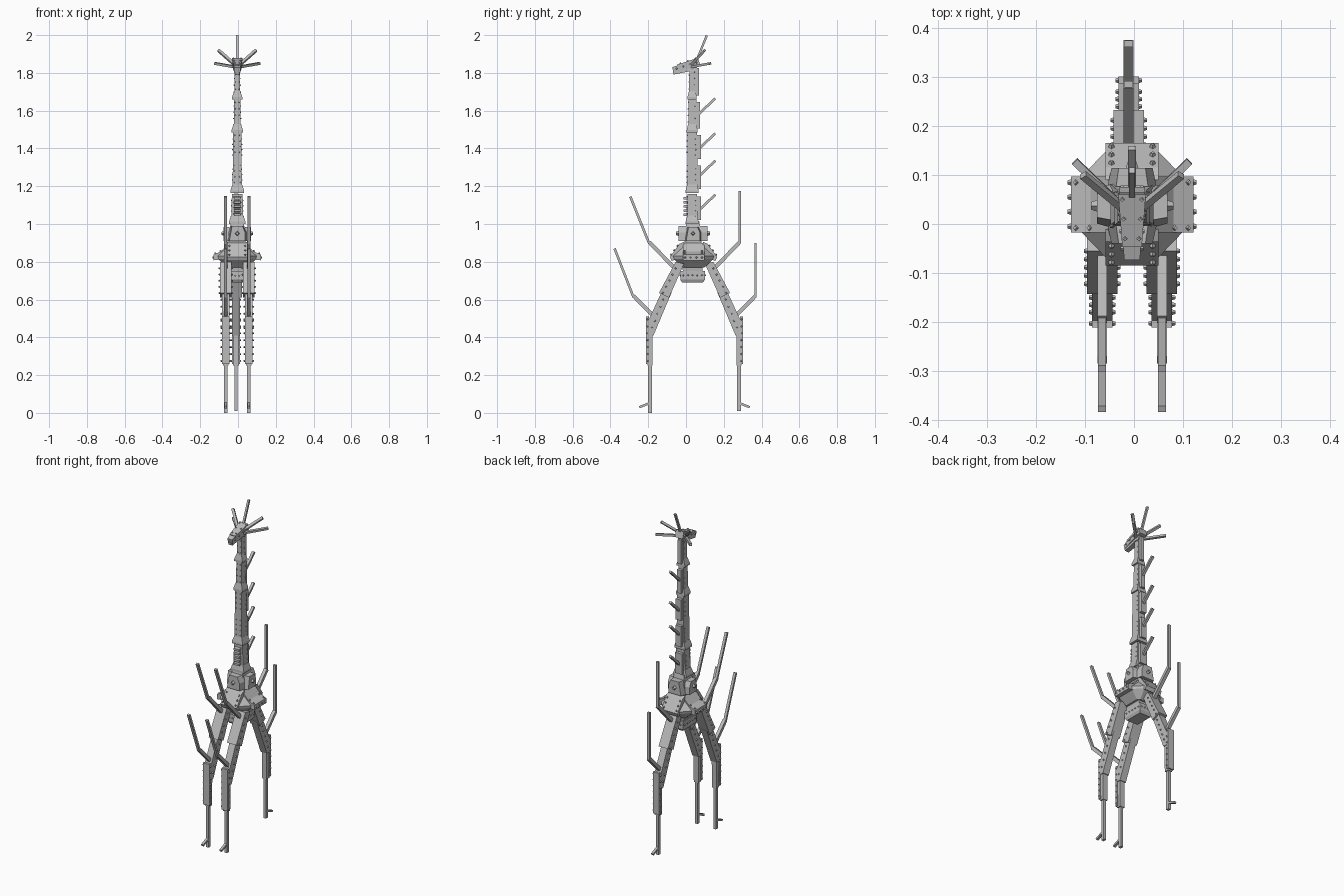
import bpy, bmesh
from mathutils import Vector, Matrix

cube = bpy.data.objects.get("Cube")
if cube:
    bpy.data.objects.remove(cube)

steel = bpy.data.materials.new("steel_grey")
steel.use_nodes = True
GREY = (0.5, 0.5, 0.5, 1)
steel.diffuse_color = GREY
steel.node_tree.nodes["Principled BSDF"].inputs["Base Color"].default_value = GREY

CX = -0.004   # centre line of the body in x
CY = 0.04     # centre line of the body in y


def finish(name, bm):
    bmesh.ops.recalc_face_normals(bm, faces=bm.faces)
    mesh = bpy.data.meshes.new(name)
    bm.to_mesh(mesh)
    bm.free()
    mesh.materials.append(steel)
    obj = bpy.data.objects.new(name, mesh)
    bpy.context.collection.objects.link(obj)
    return obj


def loft(name, rings):
    """Closed solid through rings with the same number of points."""
    bm = bmesh.new()
    vs = [[bm.verts.new(p) for p in ring] for ring in rings]
    n = len(vs[0])
    for a, b in zip(vs, vs[1:]):
        for i in range(n):
            j = (i + 1) % n
            bm.faces.new((a[i], a[j], b[j], b[i]))
    bm.faces.new(vs[0][::-1])
    bm.faces.new(vs[-1])
    return finish(name, bm)


def rect(x, y, z, w, d):
    return [(x + i * w / 2, y + j * d / 2, z)
            for i, j in ((-1, -1), (1, -1), (1, 1), (-1, 1))]


def tower(name, x, levels):
    """Stack of rectangles: (y, z, width, depth)."""
    return loft(name, [rect(x, y, z, w, d) for y, z, w, d in levels])


def prism(name, x, w, profile):
    """Side profile in y, z given a width in x."""
    return loft(name, [[(x + s * w / 2, y, z) for y, z in profile] for s in (-1, 1)])


def beam(name, p, q, start, end=None):
    """Square bar from p to q with section (width, thickness)."""
    p, q = Vector(p), Vector(q)
    d = (q - p).normalized()
    u = (Vector((1, 0, 0)) - d * d.x).normalized()
    v = d.cross(u)
    rings = []
    for c, (w, t) in ((p, start), (q, end or start)):
        rings.append([c + u * i * w / 2 + v * j * t / 2
                      for i, j in ((-1, -1), (1, -1), (1, 1), (-1, 1))])
    return loft(name, rings)


def rivets(name, spots, r=0.008):
    """Four-sided studs at (position, normal)."""
    bm = bmesh.new()
    for pos, normal in spots:
        m = Matrix.Translation(pos) @ Vector(normal).to_track_quat('Z', 'Y').to_matrix().to_4x4()
        bmesh.ops.create_cone(bm, cap_ends=True, segments=4, radius1=r, radius2=r * 0.5,
                              depth=r * 1.5, matrix=m)
    return finish(name, bm)


def row(p, q, count, normal):
    p, q = Vector(p), Vector(q)
    return [(p.lerp(q, i / (count - 1)), normal) for i in range(count)]


# Legs: two in front, one behind mirrored in y
def leg(tag, x, rear):
    def Y(y):
        return 2 * 0.045 - y if rear else y

    def path(pts):
        return [(Y(y), z) for y, z in pts]

    def at(y, z, dx=0):
        return (x + dx, Y(y), z)

    prism(tag + "_hip_plate", x, 0.062,
          path([(-0.055, 0.80), (-0.01, 0.79), (-0.09, 0.61), (-0.143, 0.635)]))
    prism(tag + "_thigh", x, 0.042,
          path([(-0.12, 0.66), (-0.075, 0.64), (-0.172, 0.41), (-0.2, 0.41), (-0.2, 0.49), (-0.185, 0.52)]))
    tower(tag + "_shin", x, [(Y(-0.19), 0.25, 0.03, 0.026), (Y(-0.19), 0.45, 0.034, 0.028)])
    tower(tag + "_shin_guard", x, [(Y(-0.204), 0.26, 0.042, 0.014), (Y(-0.204), 0.51, 0.042, 0.014)])
    tower(tag + "_ankle", x, [(Y(-0.19), 0.0 if not rear else 0.01, 0.017, 0.02),
                              (Y(-0.19), 0.27, 0.017, 0.02)])
    beam(tag + "_foot_spur", at(-0.185, 0.055), at(-0.247, 0.03), (0.015, 0.012))

    # Bent spikes at hip and knee
    lean = 0 if rear else 1
    for part, base, elbow, tip in (
            ("hip", (-0.06, 0.765), (-0.195, 0.905), (-0.195 - 0.1 * lean, 1.145 + 0.03 * rear)),
            ("knee", (-0.17, 0.51), (-0.278, 0.62), (-0.278 - 0.1 * lean, 0.87 + 0.03 * rear))):
        beam(f"{tag}_{part}_spike_arm", at(*base), at(*elbow), (0.02, 0.02))
        beam(f"{tag}_{part}_spike_tip", at(elbow[0], elbow[1] - 0.008), at(*tip), (0.016, 0.013))

    spots = []
    for s in (-1, 1):
        n = (s, 0, 0)
        spots += row(at(-0.055, 0.765, s * 0.032), at(-0.122, 0.635, s * 0.032), 5, n)
        spots += row(at(-0.12, 0.6, s * 0.022), at(-0.18, 0.45, s * 0.022), 5, n)
        spots += row(at(-0.203, 0.275, s * 0.022), at(-0.203, 0.495, s * 0.022), 7, n)
    rivets(tag + "_rivets", spots, 0.007)


leg("right_front_leg", CX - 0.061, False)
leg("left_front_leg", CX + 0.061, False)
leg("rear_leg", -0.011, True)


# Pelvis: flared eight-sided skirt with a plate on each side
def octagon(z, x, y, cut_x, cut_y):
    quarter = [(x, cut_y), (cut_x, y)]
    pts = quarter + [(-a, b) for a, b in quarter[::-1]]
    pts += [(-a, -b) for a, b in pts]
    return [(CX + a, CY + b, z) for a, b in pts]


loft("pelvis_skirt", [octagon(0.77, 0.055, 0.058, 0.04, 0.045), octagon(0.815, 0.1, 0.105, 0.052, 0.055),
                      octagon(0.83, 0.105, 0.11, 0.052, 0.055), octagon(0.895, 0.045, 0.055, 0.035, 0.045)])
for s, side in ((-1, "right"), (1, "left")):
    loft(side + "_skirt_plate",
         [[(CX + s * a, y, z) for a, z in ((0.045, 0.9), (0.085, 0.855), (0.125, 0.838), (0.125, 0.808), (0.06, 0.815))]
          for y in (CY - 0.057, CY + 0.057)])
    n = (s * 0.4, 0, 1)
    rivets(side + "_skirt_rivets", row((CX + s * 0.115, -0.008, 0.843), (CX + s * 0.115, 0.085, 0.843), 2, n)
           + row((CX + s * 0.087, -0.008, 0.855), (CX + s * 0.087, 0.085, 0.855), 2, n)
           + row((CX + s * 0.126, -0.005, 0.823), (CX + s * 0.126, 0.085, 0.823), 4, (s, 0, 0)))
for s, side in ((-1, "front"), (1, "rear")):
    prism(side + "_skirt_plate", CX, 0.108,
          [(CY + s * a, z) for a, z in ((0.05, 0.905), (0.075, 0.895), (0.125, 0.825), (0.115, 0.803), (0.05, 0.84))])
    spots = []
    for t in (-0.042, 0.042):
        spots += row((CX + t, CY + s * 0.084, 0.884), (CX + t, CY + s * 0.118, 0.837), 3, (0, s, 0.7))
    rivets(side + "_skirt_rivets", spots)

# Hanging block under the pelvis
tower("belly_post", CX, [(0.035, 0.74, 0.08, 0.1), (0.035, 0.8, 0.095, 0.115)])
tower("belly_block", CX, [(0.035, 0.69, 0.075, 0.11), (0.035, 0.705, 0.09, 0.13), (0.035, 0.75, 0.09, 0.13)])
spots = []
for s in (-1, 1):
    spots += row((CX + s * 0.045, -0.015, 0.728), (CX + s * 0.045, 0.085, 0.728), 5, (s, 0, 0))
    spots += row((CX - 0.032, 0.035 + s * 0.065, 0.728), (CX + 0.032, 0.035 + s * 0.065, 0.728), 4, (0, s, 0))
rivets("belly_rivets", spots, 0.007)

# Chest: core with a bolted block on each of four sides
tower("chest_core", CX, [(0.037, 0.885, 0.09, 0.09), (0.037, 0.96, 0.09, 0.09), (0.037, 1.015, 0.06, 0.065)])
for s, name in ((-1, "right"), (1, "left")):
    loft(name + "_chest_block",
         [[(CX + s * a, 0.037 + t * h, z) for t, z in ((-1, 0.91), (1, 0.91), (1, 0.955), (0.65, 0.985), (-0.65, 0.985))]
          for a, h in ((0.04, 0.045), (0.072, 0.036))])
    rivets(name + "_chest_bolt", [((CX + s * 0.073, 0.037, 0.95), (s, 0, 0))], 0.015)
for s, name in ((-1, "front"), (1, "rear")):
    loft(name + "_chest_block",
         [[(CX + t * h, 0.037 + s * a, z) for t, z in ((-1, 0.91), (1, 0.91), (1, 0.955), (0.65, 0.99), (-0.65, 0.99))]
          for a, h in ((0.04, 0.05), (0.077, 0.042))])
    rivets(name + "_chest_bolt", [((CX, 0.037 + s * 0.078, 0.95), (0, s, 0))], 0.017)

# Neck: tapering segments with collar, back plate, studs and rear spine
NECK = [  # bottom, top, width, depth, plates
    (1.0, 1.16, 0.066, 0.055, 1),
    (1.165, 1.485, 0.05, 0.056, 2),
    (1.485, 1.66, 0.038, 0.045, 1),
    (1.66, 1.84, 0.032, 0.036, 1)]
SPINE_Z = iter((1.07, 1.25, 1.395, 1.58))
for i, (z0, z1, w, d, plates) in enumerate(NECK):
    tag = f"neck_{i + 1}"
    y = 0.034
    tower(tag, CX, [(y, z0, w, d), (y, z1, w * 0.86, d * 0.9)])
    tower(tag + "_collar", CX, [(y - 0.002, z0, w + 0.022, d + 0.012), (y - 0.002, z0 + 0.012, w + 0.022, d + 0.012),
                                (y, z0 + 0.045, w, d)])
    step = (z1 - z0) / plates
    spots = []
    for k in range(plates):
        b, t = z0 + k * step + 0.02, z0 + (k + 1) * step - 0.015
        yb = y + d / 2 + 0.006
        tower(f"{tag}_back_plate_{k + 1}", CX, [(yb, b, w * 0.7, 0.022), (yb, t, w * 0.7, 0.022)])
        for s in (-1, 1):
            spots += row((CX + s * w * 0.47, y + d * 0.3, b + 0.02), (CX + s * w * 0.45, y + d * 0.3, t - 0.02), 4, (s, 0, 0))
            spots += row((CX + s * w * 0.28, y - d * 0.49, b + 0.035), (CX + s * w * 0.28, y - d * 0.46, t), 4, (0, -1, 0))
        z = next(SPINE_Z, None)
        if z:
            beam(f"{tag}_spine_{k + 1}", (CX, 0.055, z - 0.01), (CX, 0.155, z + 0.085), (0.016, 0.013))
    rivets(tag + "_rivets", spots, 0.005)

# Ribbed throat on the lowest neck segment
for k in range(5):
    z = 1.04 + k * 0.022
    prism(f"throat_rib_{k + 1}", CX, 0.036, [(0.015, z), (-0.012, z + 0.003), (-0.012, z + 0.015), (0.015, z + 0.018)])

# Head: tilted skull, brow plate, jaw and horns
beam("skull", (CX, -0.07, 1.817), (CX, 0.07, 1.858), (0.032, 0.026), (0.052, 0.04))
beam("brow_plate", (CX, -0.045, 1.838), (CX, 0.062, 1.872), (0.04, 0.012), (0.056, 0.014))
beam("jaw", (CX, -0.068, 1.799), (CX, 0.04, 1.828), (0.026, 0.016), (0.038, 0.03))
tower("neck_joint", CX, [(0.035, 1.81, 0.038, 0.04), (0.035, 1.85, 0.03, 0.05)])
spots = []
for s in (-1, 1):
    spots += row((CX + s * 0.018, -0.05, 1.823), (CX + s * 0.026, 0.055, 1.854), 4, (s, 0, 0))
    spots += row((CX + s * 0.014, -0.03, 1.849), (CX + s * 0.02, 0.05, 1.875), 3, (0, -0.3, 1))
rivets("head_rivets", spots, 0.007)
beam("centre_horn", (CX, 0.05, 1.85), (CX, 0.11, 1.998), (0.012, 0.012))
for s, side in ((-1, "right"), (1, "left")):
    beam(side + "_upper_horn", (CX + s * 0.015, 0.03, 1.845), (CX + s * 0.1, 0.1, 1.92), (0.015, 0.013))
    beam(side + "_lower_horn", (CX + s * 0.015, 0.03, 1.832), (CX + s * 0.117, 0.128, 1.85), (0.015, 0.013))
